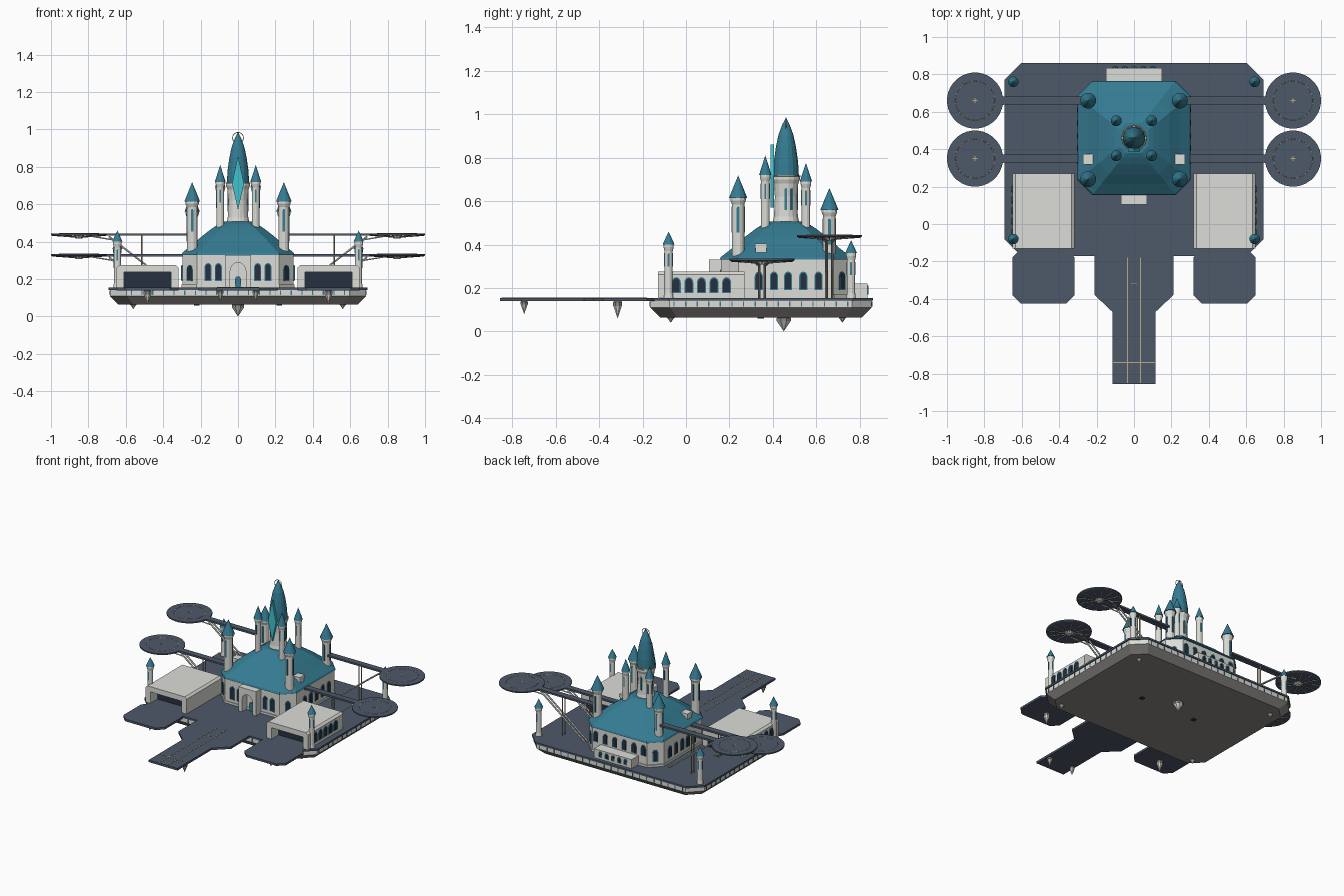
import bpy, bmesh
from math import sin, cos, pi, atan2
from mathutils import Vector

if "Cube" in bpy.data.objects:
    bpy.data.objects.remove(bpy.data.objects["Cube"])


def mat(name, r, g, b):
    m = bpy.data.materials.new(name)
    m.diffuse_color = (r, g, b, 1)
    m.use_nodes = True
    m.node_tree.nodes["Principled BSDF"].inputs["Base Color"].default_value = m.diffuse_color
    return m


STONE = mat("stone", .72, .72, .68)
TEAL = mat("teal_roof", .035, .20, .29)
DECK = mat("deck_slate", .075, .10, .14)
HULL = mat("hull_grey", .26, .25, .24)
DARK = mat("dark_glass", .02, .03, .05)
GOLD = mat("gold_trim", .50, .40, .24)
CYAN = mat("crystal_cyan", .05, .55, .62)


def loft(name, rings, m):
    """Skin a stack of equal-length point rings and cap both ends."""
    bm = bmesh.new()
    vs = [[bm.verts.new(p) for p in ring] for ring in rings]
    n = len(vs[0])
    for a, b in zip(vs, vs[1:]):
        for i in range(n):
            bm.faces.new((a[i], a[(i + 1) % n], b[(i + 1) % n], b[i]))
    bm.faces.new(vs[0])
    bm.faces.new(vs[-1])
    bmesh.ops.remove_doubles(bm, verts=bm.verts, dist=1e-5)
    bmesh.ops.recalc_face_normals(bm, faces=bm.faces)
    me = bpy.data.meshes.new(name)
    bm.to_mesh(me)
    bm.free()
    me.materials.append(m)
    ob = bpy.data.objects.new(name, me)
    bpy.context.collection.objects.link(ob)
    return ob


def lathe(name, x, y, prof, m, sides=12):
    ang = [2 * pi * (i + .5) / sides for i in range(sides)]
    return loft(name, [[(x + r * cos(a), y + r * sin(a), z) for a in ang] for r, z in prof], m)


def octagon(cx, cy, hx, hy, c, z):
    q = [(hx, hy - c), (hx - c, hy), (c - hx, hy), (-hx, hy - c),
         (-hx, c - hy), (c - hx, -hy), (hx - c, -hy), (hx, c - hy)]
    return [(cx + a, cy + b, z) for a, b in q]


def box(name, x0, x1, y0, y1, z0, z1, m):
    q = [(x0, y0), (x1, y0), (x1, y1), (x0, y1)]
    return loft(name, [[(a, b, z) for a, b in q] for z in (z0, z1)], m)


def slab(name, pts, x, y, n, d0, d1, m):
    """Upright (u, z) outline at x, y extruded along the outward normal n."""
    n = Vector((n[0], n[1], 0)).normalized()
    t = Vector((-n.y, n.x, 0))
    o = Vector((x, y, 0))
    return loft(name, [[o + t * u + n * d + Vector((0, 0, z)) for u, z in pts] for d in (d0, d1)], m)


def arch(w, z0, h):
    zs = z0 + h - w * 1.2
    return [(-w, z0), (w, z0)] + [(w * cos(a), zs + w * 1.2 * sin(a)) for a in (i * pi / 6 for i in range(7))]


def window(x, y, n, z0, h, w=.014):
    slab("window_frame", arch(w + .005, z0 - .005, h + .011), x, y, n, -.005, .004, TEAL)
    slab("window_pane", arch(w, z0, h), x, y, n, -.004, .006, DARK)


def beam(name, p, q, r, m, sides=6):
    p, q = Vector(p), Vector(q)
    rot = (q - p).to_track_quat('Z', 'Y')
    ring = [rot @ Vector((r * cos(2 * pi * i / sides), r * sin(2 * pi * i / sides), 0)) for i in range(sides)]
    loft(name, [[e + v for v in ring] for e in (p, q)], m)


def ring(name, loc, R, r, rot=(0, 0, 0)):
    bpy.ops.mesh.primitive_torus_add(location=loc, rotation=rot, major_radius=R, minor_radius=r,
                                     major_segments=32, minor_segments=6)
    o = bpy.context.object
    o.name = name
    o.data.materials.append(GOLD)


def tower(name, x, y, r, z0, ze, zt, out, slit):
    lathe(name + "_shaft", x, y, [(r * 1.1, z0), (r * .92, z0 + .03), (r * .92, ze - .03), (r * 1.15, ze - .012),
                                  (r * 1.15, ze + .004)], STONE)
    lathe(name + "_roof", x, y, [(r * 1.35, ze), (r * .75, ze + (zt - ze) * .45), (0, zt)], TEAL)
    for n in ((out, 0), (0, -1), (0, 1)):
        slab(name + "_slit", arch(r * .2, ze - .04 - slit, slit), x, y, n, r * .5, r * .98, TEAL)


def spike(x, y, z, zb, r):
    lathe("keel_spike_collar", x, y, [(r * .7, z), (r, z - .006), (r, z - (z - zb) * .3)], HULL, 8)
    lathe("keel_spike", x, y, [(r * .95, z - (z - zb) * .3), (0, zb)], STONE, 8)


# Floating platform: tapered hull, striped rim, deck
HY = .345
loft("hull", [octagon(0, HY, .64, .465, .08, .065), octagon(0, HY, .685, .51, .09, .11)], HULL)
loft("rim", [octagon(0, HY, .685, .51, .09, z) for z in (.11, .142)], STONE)
loft("deck", [octagon(0, HY, .692, .516, .09, z) for z in (.142, .155)], DECK)
for i in range(16):
    y = -.055 + i * .0533
    box("rim_stripe_side", -.688, .688, y - .003, y + .003, .114, .138, TEAL)
for i in range(21):
    x = -.57 + i * .057
    box("rim_stripe_end", x - .003, x + .003, HY - .513, HY + .513, .114, .138, TEAL)

# Runway with stepped outline and markings
half = [(.21, -.15), (.21, -.38), (.115, -.47), (.115, -.856)]
outline = half + [(-x, y) for x, y in reversed(half)]
loft("runway", [[(x, y, z) for x, y in outline] for z in (.14, .155)], DECK)
for x in (-.035, .035):
    box("runway_line", x - .002, x + .002, -.85, -.18, .154, .1565, GOLD)
box("runway_threshold", -.113, .113, -.742, -.738, .154, .1565, GOLD)
box("runway_cross", -.015, .015, -.322, -.318, .154, .1565, GOLD)

# Castle body, cornice and bell-shaped mansard roof
CY = .46
loft("castle_body", [octagon(0, CY, .298, .298, .08, z) for z in (.15, .335)], STONE)
loft("castle_plinth", [octagon(0, CY, .303, .303, .08, z) for z in (.15, .17)], STONE)
loft("castle_roof", [octagon(0, CY, .302 - d, .305 - d, .08 - d * .2, z) for d, z in
     ((0, .33), (.005, .342), (.06, .385), (.11, .43), (.165, .472), (.2, .495), (.225, .507))], TEAL)

# Entrance portal with arched opening, rear annex
inner = [(u, z) for u, z in arch(.043, .155, .135)][1:] + [(-.043, .155)]
portal = [(.07, .155), (.07, .33), (-.07, .33), (-.07, .155)] + list(reversed(inner))
slab("portal", portal, 0, .16, (0, -1), -.002, .055, STONE)
slab("portal_door", arch(.016, .155, .06), 0, .16, (0, -1), 0, .01, TEAL)
box("rear_annex", -.15, .15, .75, .835, .15, .22, STONE)
for i in range(5):
    window(-.1 + i * .05, .835, (0, 1), .175, .03, .009)

# Castle windows
for i in range(6):
    window(-.19 + i * .076, CY + .298, (0, 1), .235, .065)
for s in (-1, 1):
    for y in (.335, .405, .47, .54, .61):
        window(s * .298, y, (s, 0), .195, .075)
    for x in (.105, .16):
        window(s * x, CY - .298, (0, -1), .195, .085)
    for k in (-1, 1):
        window(s * .258, CY + k * .258, (s, k), .195, .075)

# Central tower, spire, crystal and finial ring
lathe("central_tower", 0, CY, [(.065, .49), (.056, .53), (.052, .62), (.058, .68), (.066, .70), (.066, .715)], STONE, 16)
lathe("central_spire", 0, CY, [(.061, .71), (.057, .78), (.047, .85), (.035, .905), (.018, .95), (0, .985)], TEAL, 16)
ring("spire_collar", (0, CY, .714), .064, .004)
ring("finial_ring", (0, CY, .955), .029, .002, (pi / 2, 0, 0))
slab("crystal", [(0, .57), (.032, .71), (0, .86), (-.032, .71)], 0, CY, (0, -1), .055, .072, CYAN)
for k in (pi / 6, pi / 2, 5 * pi / 6, 0, pi):
    slab("central_slit", arch(.006, .56, .1), 0, CY, (cos(k), sin(k)), .04, .056, TEAL)

for s in (-1, 1):
    # Turrets around the roof, castle corners and platform corners
    tower("roof_turret", s * .095, .365, .022, .38, .72, .81, s, .07)
    tower("roof_turret", s * .095, .552, .022, .38, .69, .775, s, .07)
    tower("corner_tower", s * .245, .24, .032, .15, .615, .718, s, .12)
    tower("corner_tower", s * .245, .66, .032, .15, .56, .66, s, .12)
    tower("deck_turret", s * .645, -.08, .021, .15, .40, .46, s, .06)
    tower("deck_turret", s * .645, .76, .021, .15, .36, .42, s, .06)
    box("chimney", s * .245 - .025, s * .245 + .025, .32, .37, .335, .385, STONE)
    box("chimney_cap", s * .245 - .028, s * .245 + .028, .317, .373, .385, .405, STONE)

    # Hangar: U-shaped shell, dark interior, side windows
    shell = [(-.165, .15), (-.165, .262), (-.15, .275), (.15, .275), (.165, .262), (.165, .15),
             (.125, .15), (.125, .237), (-.125, .237), (-.125, .15)]
    slab("hangar", shell, s * .484, .27, (0, -1), 0, .40, STONE)
    box("hangar_interior", s * .484 - .126, s * .484 + .126, -.05, .268, .15, .24, DARK)
    for i in range(5):
        window(s * .649, -.045 + i * .058, (s, 0), .182, .062, .016)

    # Landing apron in front of each hangar
    loft("hangar_apron", [octagon(s * .484, -.28, .166, .146, .045, z) for z in (.14, .155)], DECK)

    # Raised round landing pads on bridges, posts and struts
    for y, z, x0 in ((.66, .44, .24), (.35, .33, .28)):
        cx = s * .85
        lathe("landing_pad", cx, y, [(.142, z - .008), (.15, z - .004), (.15, z + .005)], DECK, 32)
        ring("pad_marking", (cx, y, z + .005), .105, .0012)
        box("pad_cross", cx - .014, cx + .014, y - .002, y + .002, z, z + .0065, GOLD)
        box("pad_cross", cx - .002, cx + .002, y - .014, y + .014, z, z + .0065, GOLD)
        lathe("pad_hub", cx, y, [(.02, z - .022), (.03, z - .006)], STONE)
        for i in range(12):
            a = i * pi / 6
            beam("pad_rib", (cx, y, z - .017), (cx + .143 * cos(a), y + .143 * sin(a), z - .006), .003, STONE, 4)
        xs = sorted((s * x0, s * .72))
        box("bridge", xs[0], xs[1], y - .022, y + .022, z - .008, z + .005, DECK)
        for d in (-.013, .013):
            beam("bridge_post", (s * .515, y + d, .15), (s * .515, y + d, z), .004, GOLD)
            foot = .33 if z > .4 else .48
            beam("bridge_strut", (s * foot, y + d, .15), (s * .69, y + d, z - .012), .006, STONE)
            beam("pad_strut", (s * .67, y + d, z - .03), (s * .8, y + d * 3, z - .008), .004, STONE)

    # Spikes under platform, aprons and runway; small vents
    spike(s * .56, -.07, .072, .04, .018)
    spike(s * .56, .72, .072, .04, .018)
    spike(s * .484, -.315, .142, .06, .022)
    spike(s * .095, -.745, .142, .08, .018)
    box("hull_vent", s * .22 - .014, s * .22 + .014, .33, .358, .06, .067, DARK)
spike(0, .45, .068, 0, .036)
